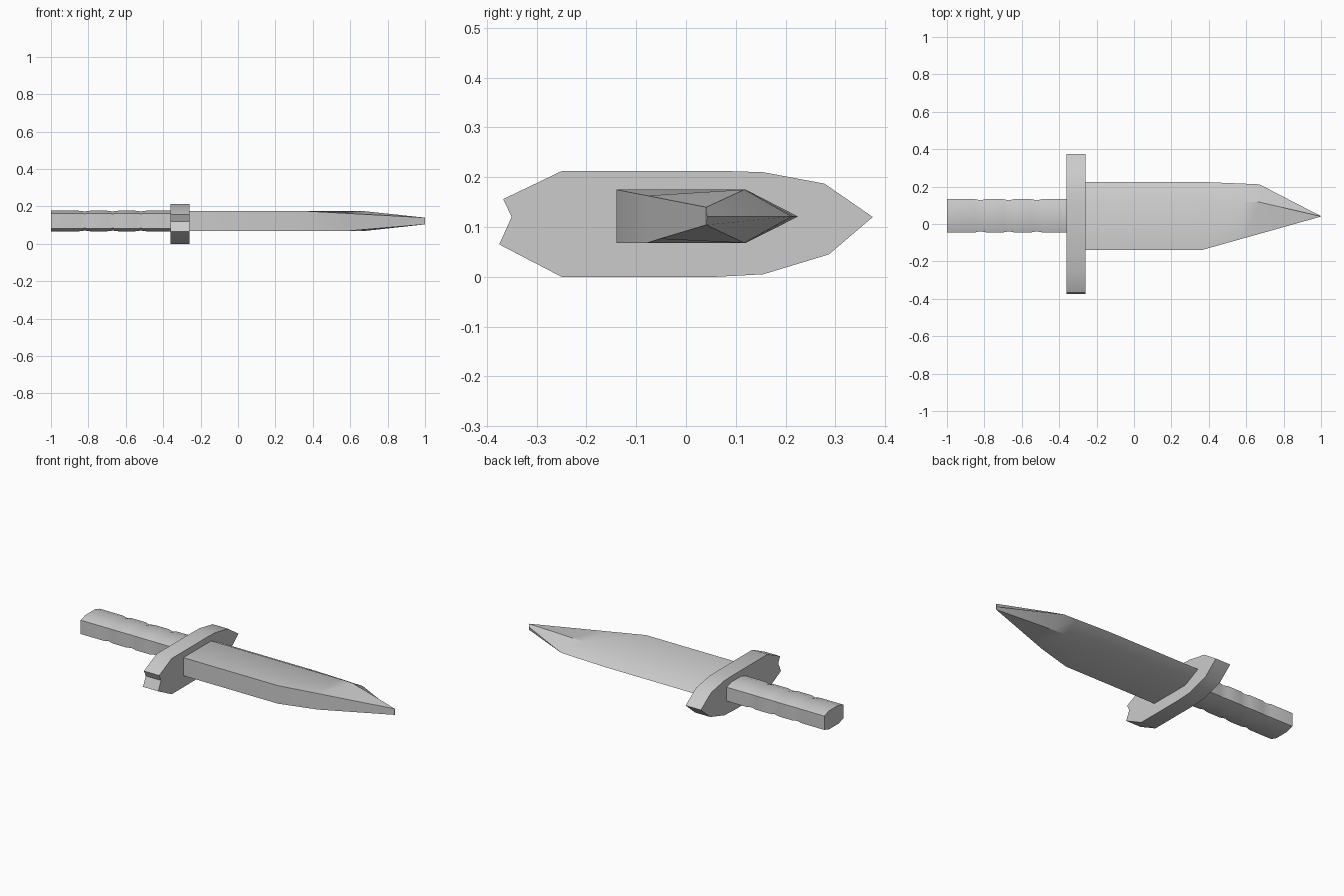
import bpy, bmesh

if "Cube" in bpy.data.objects:
    bpy.data.objects.remove(bpy.data.objects["Cube"])


def loft(name, sections):
    """Skin a list of (x, [(y, z), ...]) rings, capped at both ends."""
    bm = bmesh.new()
    rings = [[bm.verts.new((x, y, z)) for y, z in pts] for x, pts in sections]
    n = len(rings[0])
    for a, b in zip(rings, rings[1:]):
        for i in range(n):
            j = (i + 1) % n
            bm.faces.new((a[i], a[j], b[j], b[i]))
    bm.faces.new(rings[0])
    bm.faces.new(rings[-1])
    bmesh.ops.remove_doubles(bm, verts=bm.verts, dist=1e-5)
    bmesh.ops.recalc_face_normals(bm, faces=bm.faces)
    mesh = bpy.data.meshes.new(name)
    bm.to_mesh(mesh)
    bm.free()
    ob = bpy.data.objects.new(name, mesh)
    bpy.context.collection.objects.link(ob)
    bpy.ops.object.select_all(action='DESELECT')
    ob.select_set(True)
    bpy.context.view_layer.objects.active = ob
    bpy.ops.object.shade_smooth_by_angle()
    return ob


# Crossguard: flat plate with a notched end and a pointed end
guard = [(-0.35, 0.12), (-0.367, 0.156), (-0.25, 0.212), (0.09, 0.212),
         (0.155, 0.21), (0.278, 0.187), (0.375, 0.12), (0.287, 0.045),
         (0.155, 0.005), (0.06, 0.0), (-0.25, 0.0), (-0.375, 0.065)]
loft("crossguard", [(-0.36, guard), (-0.26, guard)])


# Blade: thick back at -y, bevelled cutting edge at +y, tapering to the tip
def blade_ring(back, top, cheek, edge, low=0.068, high=0.175, back_low=0.068):
    return [(back, top), (cheek, high), (edge, 0.121), (cheek, low), (back, back_low)]


loft("blade", [
    (-0.27, blade_ring(-0.14, 0.175, 0.12, 0.225)),
    (0.36, blade_ring(-0.14, 0.175, 0.12, 0.225)),
    (0.58, blade_ring(-0.078, 0.163, 0.12, 0.216)),
    (0.67, blade_ring(-0.053, 0.158, 0.117, 0.212, back_low=0.076)),
    (1.0, blade_ring(0.04, 0.14, 0.041, 0.042, 0.104, 0.14, 0.104)),
])


# Handle: octagonal grip with three shallow finger grooves
def grip_ring(s):
    half = [(-0.089, 0.041), (-0.045, 0.055), (0.045, 0.055), (0.089, 0.041)]
    pts = half + [(y, -z) for y, z in reversed(half)]
    return [(0.044 + y * s, 0.122 + z * s) for y, z in pts]


grip = [(-1.0, grip_ring(1.0))]
for gx in (-0.82, -0.67, -0.52):
    grip += [(gx - 0.03, grip_ring(1.0)), (gx, grip_ring(0.93)), (gx + 0.03, grip_ring(1.0))]
grip.append((-0.35, grip_ring(1.0)))
loft("handle", grip)
